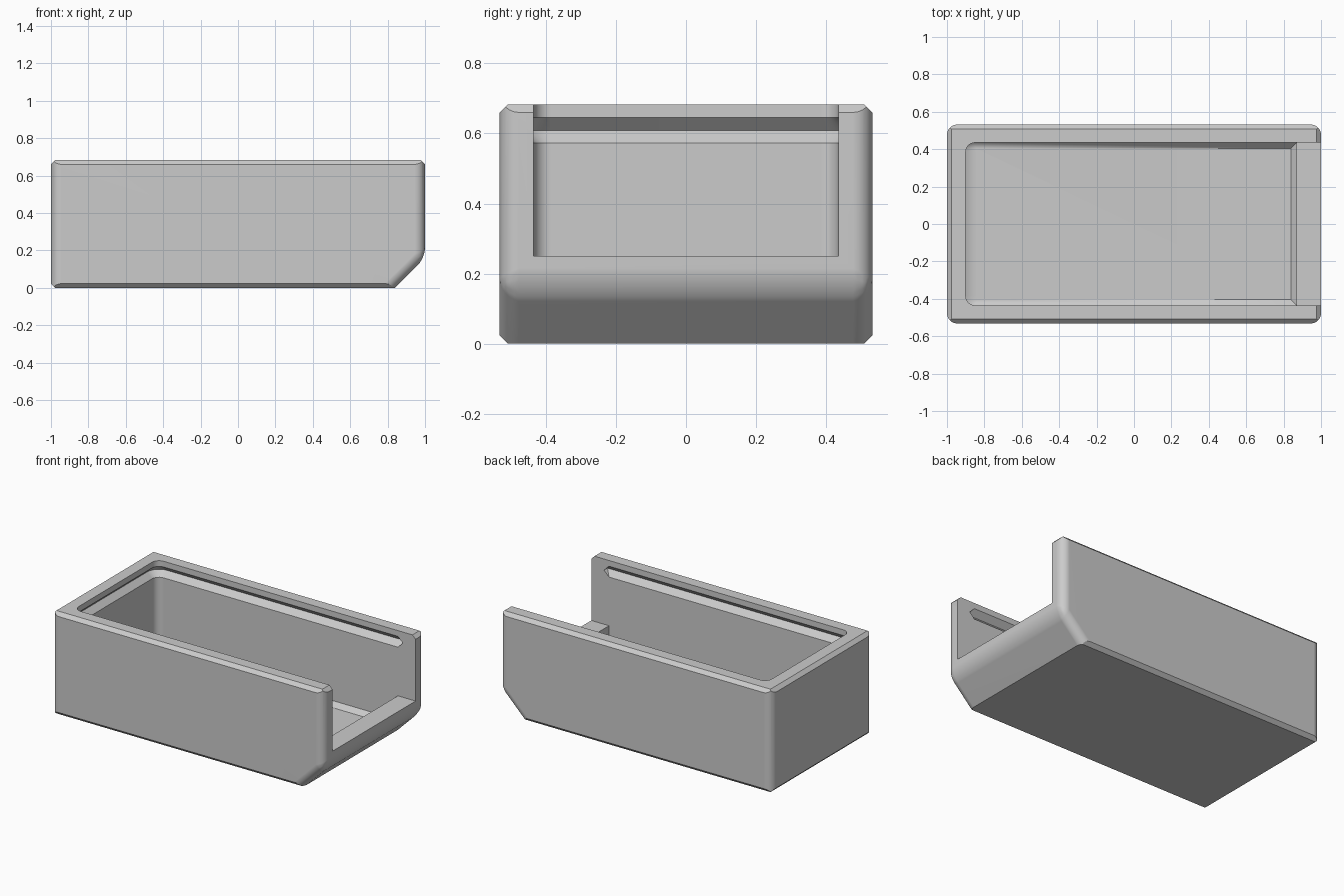
import bpy
import bmesh
from math import sin, cos, pi

cube = bpy.data.objects.get("Cube")
if cube:
    bpy.data.objects.remove(cube, do_unlink=True)

HALF_Y, HEIGHT = 0.532, 0.683
INNER_Y, INNER_BACK, INNER_FRONT = 0.435, -0.9, 0.87

grey = bpy.data.materials.new("plain_grey")
grey.use_nodes = True
colour = (0.6, 0.6, 0.6, 1)
grey.diffuse_color = colour
grey.node_tree.nodes["Principled BSDF"].inputs["Base Color"].default_value = colour


def make_object(name, bm):
    bmesh.ops.recalc_face_normals(bm, faces=bm.faces)
    mesh = bpy.data.meshes.new(name)
    bm.to_mesh(mesh)
    bm.free()
    mesh.materials.append(grey)
    obj = bpy.data.objects.new(name, mesh)
    bpy.context.collection.objects.link(obj)
    return obj


def box(x0, x1, half_y, z0, z1):
    bm = bmesh.new()
    bmesh.ops.create_cube(bm, size=1)
    for v in bm.verts:
        v.co = ((x0 + x1) / 2 + v.co.x * (x1 - x0), v.co.y * 2 * half_y,
                (z0 + z1) / 2 + v.co.z * (z1 - z0))
    return bm


def combine(target, cutter, operation):
    mod = target.modifiers.new(operation, "BOOLEAN")
    mod.operation, mod.solver, mod.object = operation, "EXACT", cutter
    bpy.context.view_layer.objects.active = target
    bpy.ops.object.modifier_apply(modifier=mod.name)
    bpy.data.objects.remove(cutter, do_unlink=True)


# Body: side profile with a sloped lower end, rounded along its side edges
bm = bmesh.new()
profile = [(-1, -0.2), (0.64, -0.2), (1, 0.16), (1, 0.9), (-1, 0.9)]
face = bm.faces.new([bm.verts.new((x, -HALF_Y, z)) for x, z in profile])
extruded = bmesh.ops.extrude_face_region(bm, geom=[face])["geom"]
for v in extruded:
    if isinstance(v, bmesh.types.BMVert):
        v.co.y = HALF_Y
bmesh.ops.recalc_face_normals(bm, faces=bm.faces)


def is_rounded(edge):
    a, b = (v.co for v in edge.verts)
    upright = abs(a.z - b.z) > 0.1
    crease = abs(a.z - 0.16) < 0.01 and abs(b.z - 0.16) < 0.01
    return upright or crease


bmesh.ops.bevel(bm, geom=[e for e in bm.edges if is_rounded(e)], offset=0.055,
                segments=6, profile=0.5, affect="EDGES")
body = make_object("open_case", bm)

# Straight chamfer round the top and bottom rims
bm = box(-1, 1, HALF_Y, 0, HEIGHT)
rims = [e for e in bm.edges if abs(e.verts[0].co.z - e.verts[1].co.z) < 0.01]
bmesh.ops.bevel(bm, geom=rims, offset=0.023, segments=1, affect="EDGES")
combine(body, make_object("rim_chamfer", bm), "INTERSECT")


# Cavity: lofted outline with a sloped floor edge and a V groove for a lid
def outline(grow):
    back, front, side, r = INNER_BACK - grow, INNER_FRONT + grow, INNER_Y + grow, 0.05 + grow
    arc = [(back + r - r * sin(a), side - r + r * cos(a))
           for a in (pi / 2 * i / 6 for i in range(7))]
    return [(front, side)] + arc + [(x, -y) for x, y in reversed(arc)] + [(front, -side)]


def clamp(value, limit):
    return max(-limit, min(limit, value))


bm = bmesh.new()
floor = [(clamp(x, 0.84), clamp(y, 0.405), 0.06) for x, y in outline(0)]
levels = [(0.09, 0), (0.573, 0), (0.609, 0.036), (0.645, 0), (0.9, 0)]
rings = [floor] + [[(x, y, z) for x, y in outline(g)] for z, g in levels]
rings = [[bm.verts.new(p) for p in ring] for ring in rings]
for low, high in zip(rings, rings[1:]):
    for i in range(len(low)):
        j = (i + 1) % len(low)
        bm.faces.new((low[i], low[j], high[j], high[i]))
bm.faces.new(rings[0])
bm.faces.new(rings[-1])
bmesh.ops.remove_doubles(bm, verts=bm.verts, dist=0.0005)
combine(body, make_object("cavity", bm), "DIFFERENCE")

# Open end above the low sill
combine(body, make_object("end_opening", box(0.8, 1.2, INNER_Y, 0.25, 0.9)), "DIFFERENCE")

# Smooth fillets with flat panels
bpy.ops.object.select_all(action="DESELECT")
body.select_set(True)
bpy.context.view_layer.objects.active = body
bpy.ops.object.shade_smooth_by_angle(angle=pi / 6)
weighted = body.modifiers.new("flat_panels", "WEIGHTED_NORMAL")
weighted.keep_sharp = True
